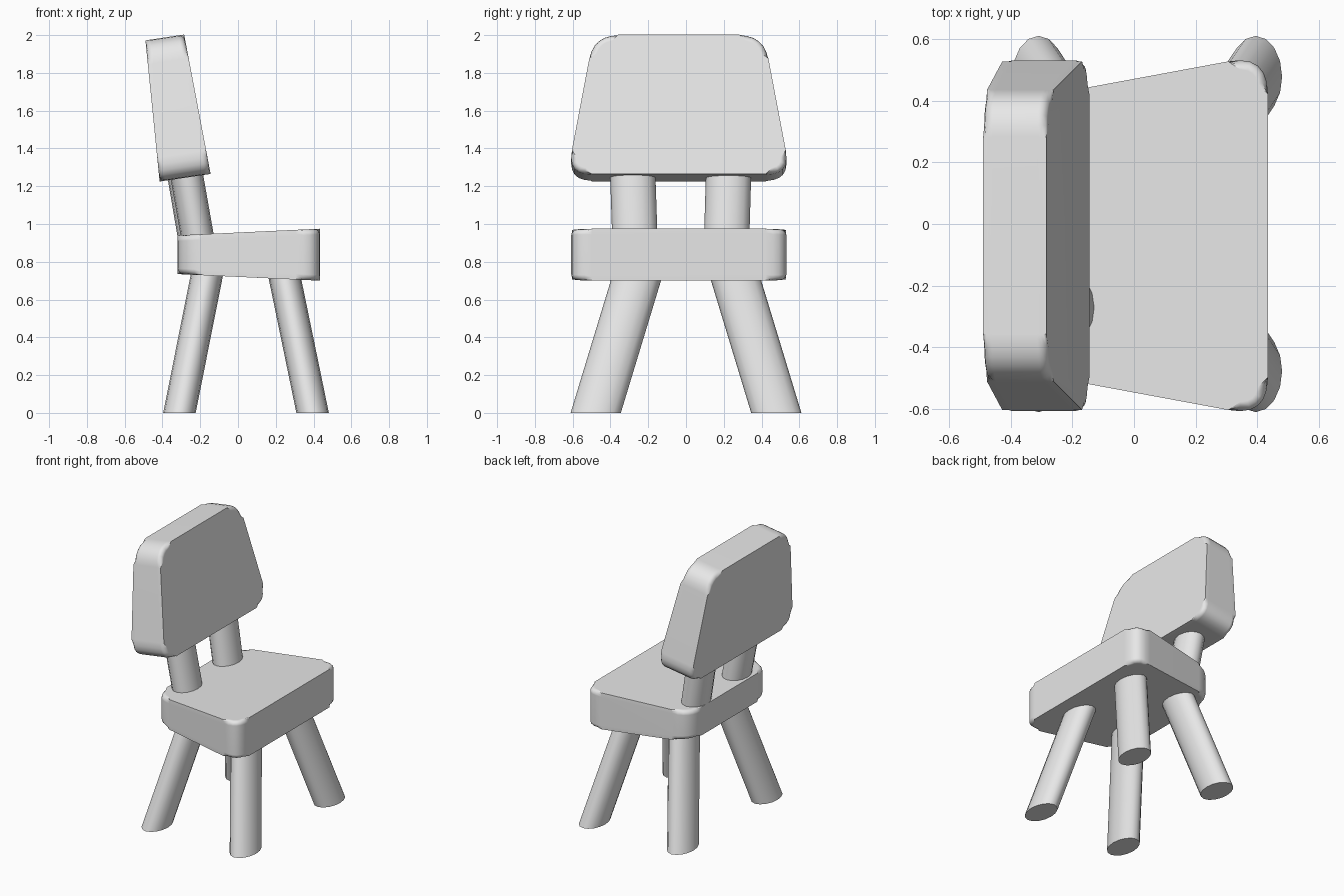
import bpy
import bmesh
import math
from mathutils import Vector

cube = bpy.data.objects.get("Cube")
if cube:
    bpy.data.objects.remove(cube, do_unlink=True)

grey = bpy.data.materials.new("plain_grey")
grey.use_nodes = True
colour = (0.8, 0.8, 0.8, 1)
grey.diffuse_color = colour
grey.node_tree.nodes["Principled BSDF"].inputs["Base Color"].default_value = colour


def add_object(name, bm):
    bmesh.ops.recalc_face_normals(bm, faces=bm.faces[:])
    mesh = bpy.data.meshes.new(name)
    bm.to_mesh(mesh)
    bm.free()
    mesh.materials.append(grey)
    obj = bpy.data.objects.new(name, mesh)
    bpy.context.collection.objects.link(obj)
    bpy.ops.object.select_all(action="DESELECT")
    obj.select_set(True)
    bpy.context.view_layer.objects.active = obj
    bpy.ops.object.shade_smooth_by_angle(angle=math.radians(40))
    return obj


def loft(bm, lower, upper):
    """Close two matching rings into a solid and return its rim edges."""
    a = [bm.verts.new(p) for p in lower]
    b = [bm.verts.new(p) for p in upper]
    caps = [bm.faces.new(a), bm.faces.new(b)]
    n = len(a)
    for i in range(n):
        j = (i + 1) % n
        bm.faces.new((a[i], a[j], b[j], b[i]))
    return [e for f in caps for e in f.edges]


def rounded_outline(length, wide, narrow, cut=0.13, steps=6):
    """Trapezoid with rounded corners, as (along, across) points."""
    corners = [Vector(c) for c in
               ((0, -wide), (length, -narrow), (length, narrow), (0, wide))]
    points = []
    for i, c in enumerate(corners):
        start = c + (corners[i - 1] - c).normalized() * cut
        end = c + (corners[(i + 1) % 4] - c).normalized() * cut
        for s in range(steps + 1):
            t = s / steps
            points.append(start * (1 - t) ** 2 + c * 2 * t * (1 - t) + end * t * t)
    return points


def slab(name, wide_a, narrow_a, wide_b, narrow_b):
    """Tapered cushion; each argument is an (x, z) corner of its side profile."""
    length = 0.75
    outline = rounded_outline(length, 0.59, 0.45)

    def ring(wide, narrow):
        w, n = Vector((wide[0], -0.038, wide[1])), Vector((narrow[0], -0.038, narrow[1]))
        return [w.lerp(n, u / length) + Vector((0, v, 0)) for u, v in outline]

    bm = bmesh.new()
    rims = loft(bm, ring(wide_a, narrow_a), ring(wide_b, narrow_b))
    bmesh.ops.bevel(bm, geom=rims, offset=0.03, segments=3, profile=0.5, affect="EDGES")
    obj = add_object(name, bm)
    weighted = obj.modifiers.new("even_shading", "WEIGHTED_NORMAL")
    weighted.keep_sharp = True


def post(name, bottom, top, rx, ry, sides=16):
    """Slanted elliptical post with level ends."""
    angles = [math.tau * i / sides for i in range(sides)]
    ellipse = [Vector((rx * math.cos(a), ry * math.sin(a), 0)) for a in angles]
    bm = bmesh.new()
    loft(bm, [Vector(bottom) + p for p in ellipse], [Vector(top) + p for p in ellipse])
    add_object(name, bm)


# Seat and backrest
slab("seat", (0.435, 0.70), (-0.32, 0.735), (0.435, 0.975), (-0.32, 0.94))
slab("backrest", (-0.145, 1.265), (-0.285, 2.003), (-0.415, 1.225), (-0.49, 1.972))

# Four splayed legs
for side, depth in (("front", -1), ("rear", 1)):
    post("left_" + side + "_leg", (0.395, 0.478 * depth, 0), (0.23, 0.235 * depth, 0.8), 0.086, 0.133)
    post("right_" + side + "_leg", (-0.31, 0.478 * depth, 0), (-0.151, 0.235 * depth, 0.8), 0.086, 0.133)

# Two uprights carrying the backrest
post("front_upright", (-0.2, -0.268, 0.85), (-0.288, -0.285, 1.35), 0.088, 0.12)
post("rear_upright", (-0.218, 0.213, 0.85), (-0.303, 0.228, 1.35), 0.088, 0.12)
